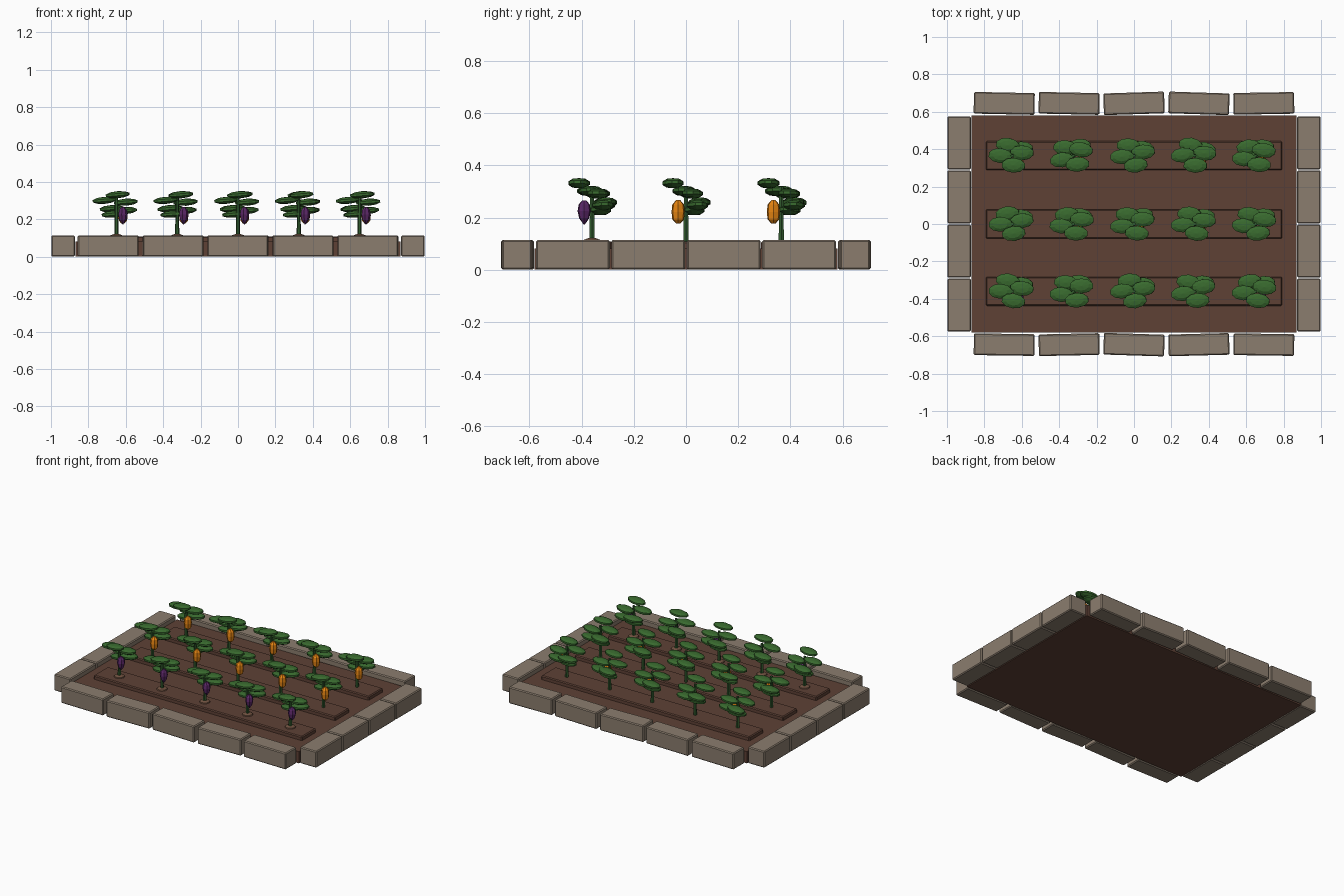
import bpy, bmesh, math, random
from mathutils import Matrix, Vector

if "Cube" in bpy.data.objects:
    bpy.data.objects.remove(bpy.data.objects["Cube"])

random.seed(4)


def srgb(r, g, b):
    lin = [((c / 255 + 0.055) / 1.055) ** 2.4 for c in (r, g, b)]
    return (*lin, 1.0)


def material(name, rgb):
    m = bpy.data.materials.new(name)
    m.diffuse_color = srgb(*rgb)
    m.use_nodes = True
    m.node_tree.nodes["Principled BSDF"].inputs["Base Color"].default_value = m.diffuse_color
    return m


STONE = material("grey_brown_stone", (139, 125, 110))
SOIL = material("brown_soil", (94, 65, 53))
MOUND = material("light_soil", (112, 82, 64))
LEAF = material("leaf_green", (56, 105, 46))
STEM = material("stem_green", (50, 92, 46))
PURPLE = material("purple_fruit", (92, 40, 104))
ORANGE = material("orange_fruit", (232, 134, 18))


def finish(name, bm, mat, location=(0, 0, 0), yaw=0.0):
    mesh = bpy.data.meshes.new(name)
    bm.to_mesh(mesh)
    bm.free()
    mesh.materials.append(mat)
    ob = bpy.data.objects.new(name, mesh)
    ob.location = location
    ob.rotation_euler.z = yaw
    bpy.context.collection.objects.link(ob)
    return ob


def block(name, size, centre, mat, bevel=0.006, yaw=0.0):
    bm = bmesh.new()
    bmesh.ops.create_cube(bm, size=1, matrix=Matrix.Diagonal((*size, 1)))
    ob = finish(name, bm, mat, centre, yaw)
    if bevel:
        mod = ob.modifiers.new("soft_edges", 'BEVEL')
        mod.width = bevel
        mod.segments = 1
    return ob


def lathe(bm, profile, sides, centre=(0, 0)):
    """Stack of (radius, z) rings joined into a closed body."""
    rings = []
    for r, z in profile:
        rings.append([bm.verts.new((centre[0] + r * math.cos(2 * math.pi * i / sides),
                                    centre[1] + r * math.sin(2 * math.pi * i / sides), z))
                      for i in range(sides)])
    for a, b in zip(rings, rings[1:]):
        for i in range(sides):
            j = (i + 1) % sides
            bm.faces.new((a[i], a[j], b[j], b[i]))
    bm.faces.new(rings[0][::-1])
    bm.faces.new(rings[-1])


# Soil bed and three planting ridges
block("soil_bed", (1.74, 1.16, 0.08), (0, 0, 0.042), SOIL, bevel=0)
ROWS = (-0.36, 0.0, 0.365)
for y in ROWS:
    block("soil_ridge", (1.585, 0.155, 0.05), (0, y, 0.084), SOIL)

# Stone border: straight side blocks, slightly skewed front and back blocks
for s in (-1, 1):
    for i in range(4):
        block("side_stone", (0.126, 0.283, 0.113),
              (s * 0.935, (i - 1.5) * 0.289, 0.0575), STONE)
TILT = {-1: (-0.8, 1.2, -1.8, 1.5, -0.8), 1: (-1.2, -1.2, 1.8, -1.8, 1.0)}
for s, name in ((-1, "front_stone"), (1, "back_stone")):
    for i, deg in enumerate(TILT[s]):
        block(name, (0.325, 0.116, 0.113), ((i - 2) * 0.347, s * 0.645, 0.0575),
              STONE, yaw=math.radians(deg))

# Leaf positions around the stem
LEAVES = ((0.012, -0.05, 0.332), (-0.064, -0.008, 0.302), (0.048, 0.022, 0.292),
          (-0.032, 0.052, 0.258), (0.042, 0.042, 0.247), (-0.02, 0.03, 0.228))


def plant(x, y, fruit_mat, fruit_name, profile):
    # stem
    bm = bmesh.new()
    lathe(bm, ((0.012, 0.10), (0.010, 0.20), (0.009, 0.32)), 6)
    finish("stem", bm, STEM, (x, y, 0))
    # foliage: flattened faceted ovals
    bm = bmesh.new()
    swing = Matrix.Rotation(random.uniform(-0.25, 0.25), 4, 'Z')
    for p in LEAVES:
        m = (Matrix.Translation(swing @ Vector(p))
             @ Matrix.Rotation(random.uniform(-0.15, 0.15), 4, 'Z')
             @ Matrix.Rotation(-0.08, 4, 'Y')
             @ Matrix.Diagonal((0.068, 0.042, 0.019, 1)))
        bmesh.ops.create_uvsphere(bm, u_segments=10, v_segments=5, radius=1, matrix=m)
    finish("foliage", bm, LEAF, (x, y, 0))
    # hanging fruit
    bm = bmesh.new()
    lathe(bm, profile, 7)
    finish(fruit_name, bm, fruit_mat, (x + 0.034, y - 0.03, 0))


PURPLE_SHAPE = ((0.003, 0.174), (0.020, 0.198), (0.026, 0.225), (0.022, 0.25), (0.008, 0.266))
ORANGE_SHAPE = ((0.008, 0.177), (0.023, 0.193), (0.026, 0.222), (0.023, 0.25), (0.008, 0.267))

for row, y in enumerate(ROWS):
    for col in range(5):
        x = (col - 2) * 0.325
        if row == 0:
            plant(x, y, PURPLE, "purple_fruit", PURPLE_SHAPE)
            # small earth mound at the foot of the plant
            bm = bmesh.new()
            lathe(bm, ((0.036, 0.105), (0.032, 0.115), (0.016, 0.121)), 10)
            finish("earth_mound", bm, MOUND, (x, y, 0))
        else:
            plant(x, y, ORANGE, "orange_fruit", ORANGE_SHAPE)
